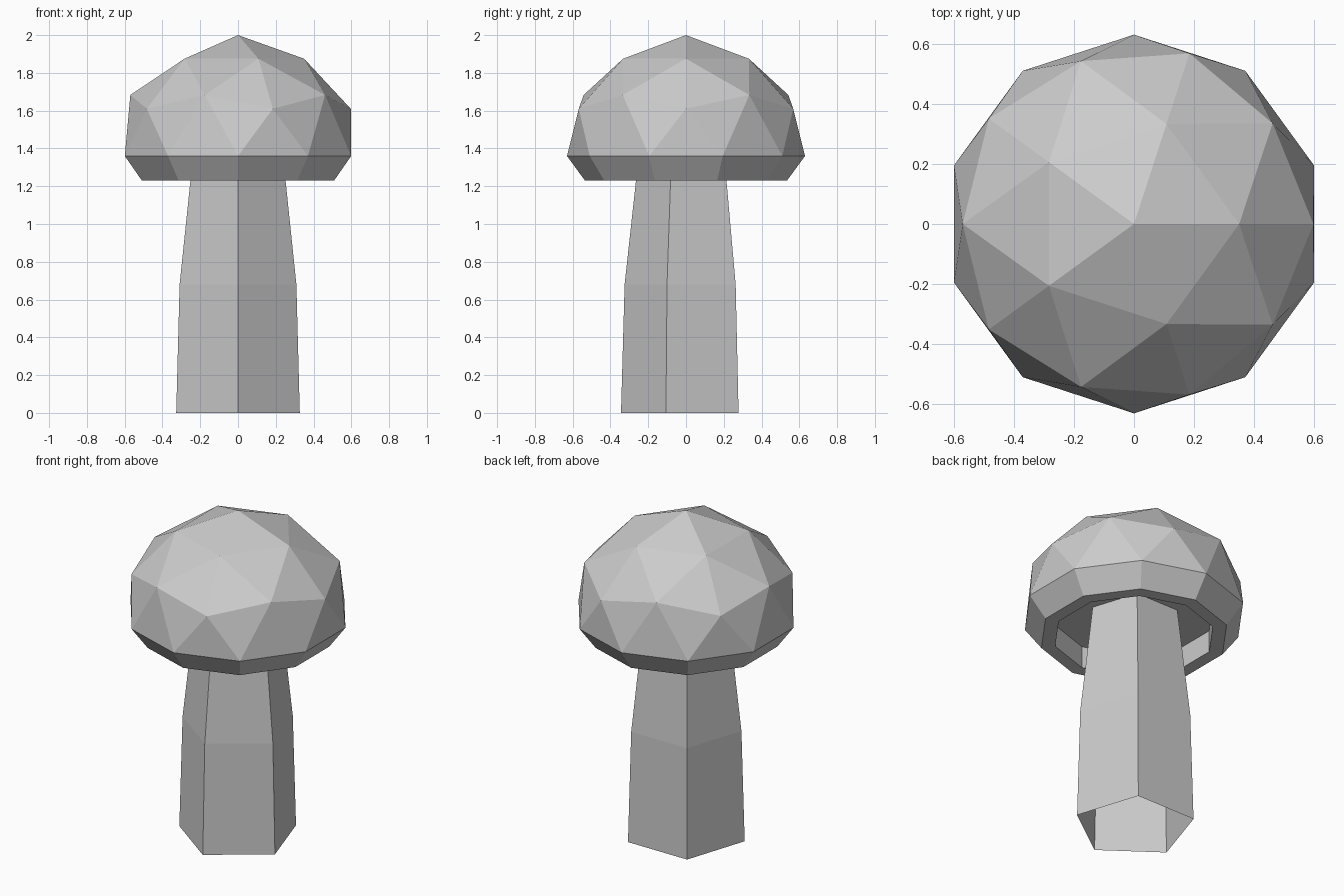
import bpy
import bmesh
from math import cos, sin, radians

cube = bpy.data.objects.get("Cube")
if cube:
    bpy.data.objects.remove(cube, do_unlink=True)

grey = bpy.data.materials.new("plain grey")
grey.use_nodes = True
colour = (0.6, 0.6, 0.6, 1)
grey.diffuse_color = colour
grey.node_tree.nodes["Principled BSDF"].inputs["Base Color"].default_value = colour


def ring(bm, count, radius, z, start):
    """Regular ring of vertices, starting at an angle in degrees."""
    step = 360 / count
    return [bm.verts.new((radius * cos(radians(start + step * i)),
                          radius * sin(radians(start + step * i)), z))
            for i in range(count)]


def bridge(bm, low, high):
    """Quads between two rings of equal size."""
    n = len(low)
    for i in range(n):
        j = (i + 1) % n
        bm.faces.new((low[i], low[j], high[j], high[i]))


def finish(bm, name):
    mesh = bpy.data.meshes.new(name)
    bm.to_mesh(mesh)
    bm.free()
    mesh.materials.append(grey)
    obj = bpy.data.objects.new(name, mesh)
    bpy.context.collection.objects.link(obj)


# Cap dome: five-fold faceted half ball
bm = bmesh.new()
apex = bm.verts.new((0, 0, 2))
upper = ring(bm, 5, 0.35, 1.875, 0)
corners = ring(bm, 5, 0.597, 1.61, 0)
mids = ring(bm, 5, 0.57, 1.683, 36)
middle = [v for pair in zip(corners, mids) for v in pair]
equator = ring(bm, 10, 0.63, 1.36, 18)
for k in range(5):
    n = (k + 1) % 5
    bm.faces.new((apex, upper[k], upper[n]))
    bm.faces.new((upper[k], mids[k], upper[n]))
    bm.faces.new((upper[k], corners[k], mids[k]))
    bm.faces.new((upper[n], mids[k], corners[n]))
for k in range(10):
    n = (k + 1) % 10
    bm.faces.new((middle[k], equator[k], middle[n]))
    bm.faces.new((equator[k], equator[n], middle[n]))

# Cap underside: tucked rim, flat lip and recessed ceiling
rim = ring(bm, 10, 0.535, 1.23, 18)
lip = ring(bm, 10, 0.455, 1.23, 18)
ceiling = ring(bm, 10, 0.455, 1.365, 18)
bridge(bm, rim, equator)
bridge(bm, lip, rim)
bridge(bm, ceiling, lip)
bm.faces.new(ceiling[::-1])
finish(bm, "mushroom_cap")

# Stem: tapering five-sided tube, open at the bottom
bm = bmesh.new()
rings = [ring(bm, 5, r, z, -90)
         for r, z in ((0.344, 0), (0.325, 0.68), (0.25, 1.365))]
bridge(bm, rings[0], rings[1])
bridge(bm, rings[1], rings[2])
finish(bm, "mushroom_stem")
